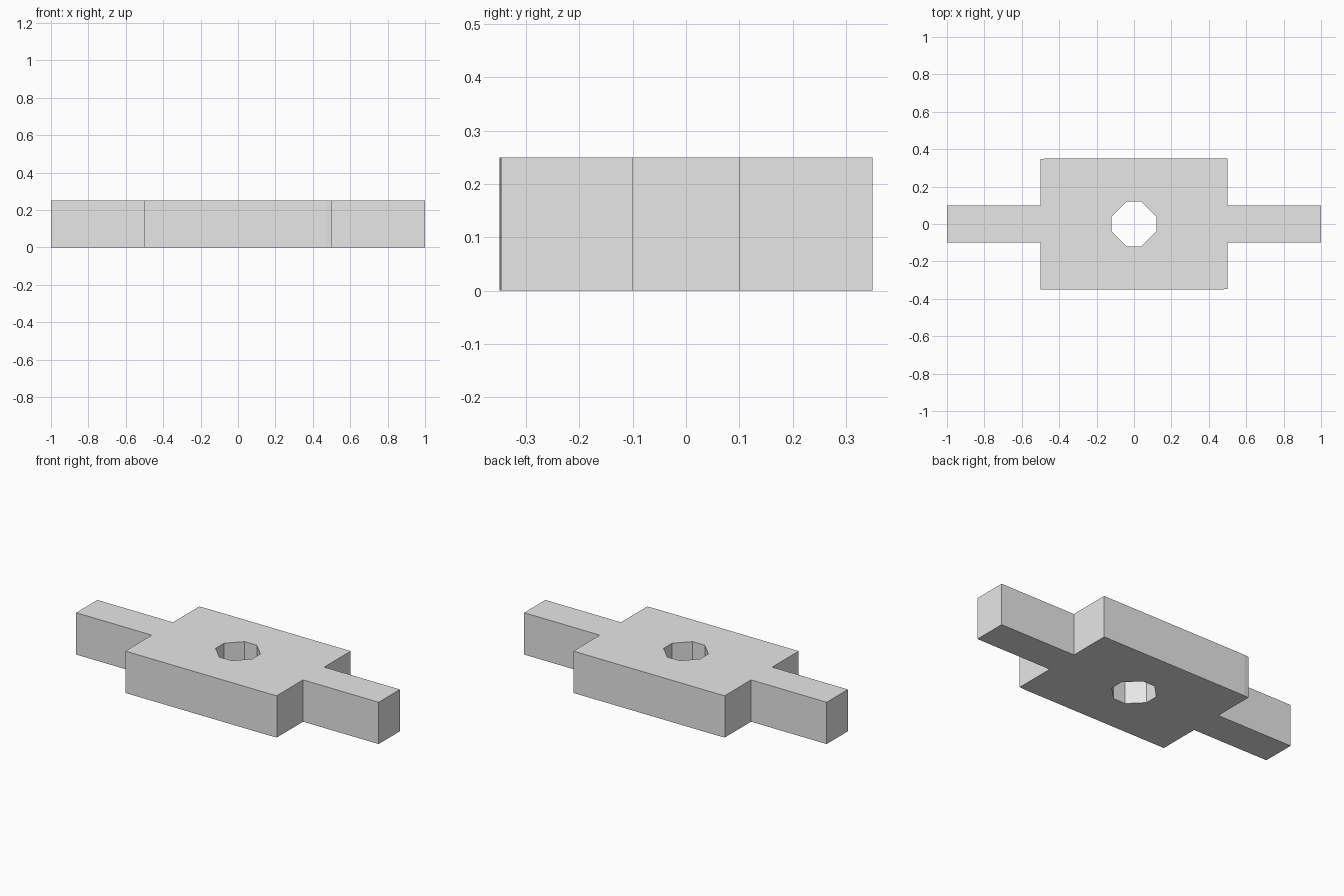
import bpy
import bmesh

HEIGHT = 0.25

cube = bpy.data.objects.get("Cube")
if cube:
    bpy.data.objects.remove(cube, do_unlink=True)

grey = bpy.data.materials.new("plain_grey")
grey.use_nodes = True
colour = (0.8, 0.8, 0.8, 1.0)
grey.diffuse_color = colour
grey.node_tree.nodes["Principled BSDF"].inputs["Base Color"].default_value = colour


def half_turn(points):
    """Complete an outline that repeats after half a turn about z."""
    return points + [(-x, -y) for x, y in points]


# Half outlines, counter-clockwise: plate with two arms, and the octagonal hole
outer = half_turn([(0.5, -0.347), (0.5, -0.1), (1.0, -0.1), (1.0, 0.1),
                   (0.5, 0.1), (0.5, 0.35), (-0.47, 0.35)])
hole = half_turn([(0.12, -0.04), (0.12, 0.04), (0.04, 0.12), (-0.04, 0.12)])

# Fill between the outlines, then extrude to full thickness
bm = bmesh.new()
edges = []
for loop in (outer, hole):
    verts = [bm.verts.new((x, y, 0)) for x, y in loop]
    edges += [bm.edges.new((verts[i - 1], verts[i])) for i in range(len(verts))]
bmesh.ops.triangle_fill(bm, edges=edges, use_beauty=True)
result = bmesh.ops.extrude_face_region(bm, geom=bm.faces[:], use_keep_orig=True)
top = [v for v in result["geom"] if isinstance(v, bmesh.types.BMVert)]
bmesh.ops.translate(bm, verts=top, vec=(0, 0, HEIGHT))
bmesh.ops.recalc_face_normals(bm, faces=bm.faces[:])

mesh = bpy.data.meshes.new("pierced_plate")
bm.to_mesh(mesh)
bm.free()
mesh.materials.append(grey)
plate = bpy.data.objects.new("pierced_plate", mesh)
bpy.context.collection.objects.link(plate)
